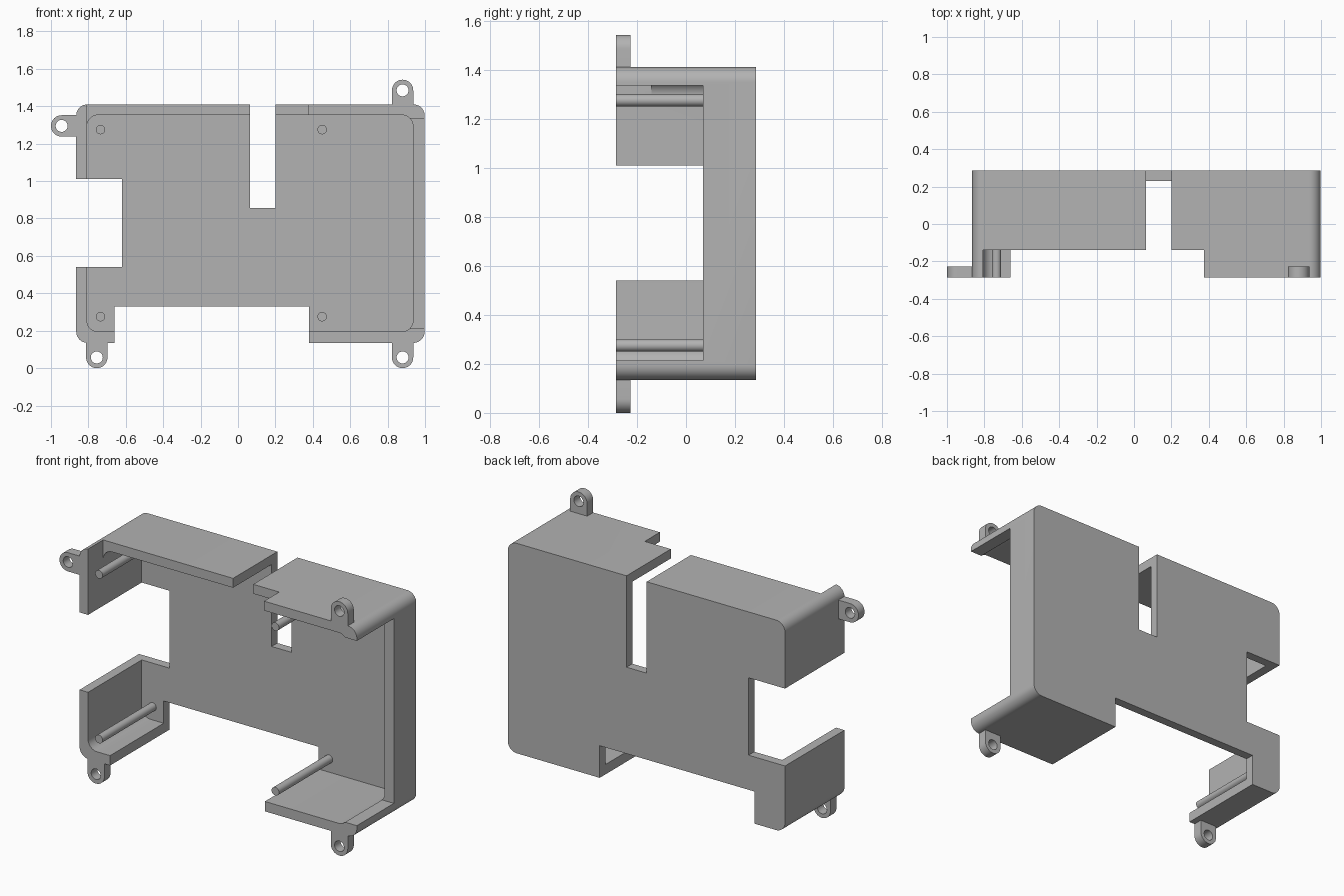
import bpy, bmesh
from math import sin, cos, pi, radians
from mathutils import Vector

cube = bpy.data.objects.get("Cube")
if cube:
    bpy.data.objects.remove(cube, do_unlink=True)

grey = bpy.data.materials.new("plain grey")
grey.use_nodes = True
colour = (0.45, 0.45, 0.45, 1)
grey.diffuse_color = colour
grey.node_tree.nodes["Principled BSDF"].inputs["Base Color"].default_value = colour

FRONT, BACK, WALL, ROUND = -0.285, 0.285, 0.057, 0.06
X0, X1, Z0, Z1 = -0.865, 0.998, 0.135, 1.41


def prism(name, outline, y0, y1):
    """Extrude an outline of (x, z) points from y0 to y1."""
    bm = bmesh.new()
    face = bm.faces.new([bm.verts.new((x, y0, z)) for x, z in outline])
    new = bmesh.ops.extrude_face_region(bm, geom=[face])["geom"]
    verts = [v for v in new if isinstance(v, bmesh.types.BMVert)]
    bmesh.ops.translate(bm, verts=verts, vec=(0, y1 - y0, 0))
    bmesh.ops.recalc_face_normals(bm, faces=bm.faces)
    mesh = bpy.data.meshes.new(name)
    bm.to_mesh(mesh)
    bm.free()
    mesh.materials.append(grey)
    obj = bpy.data.objects.new(name, mesh)
    bpy.context.collection.objects.link(obj)
    return obj


def arc(cx, cz, r, start, end, n):
    steps = [start + (end - start) * i / n for i in range(n + 1)]
    return [(cx + r * cos(a), cz + r * sin(a)) for a in steps]


def circle(cx, cz, r, n=32):
    return arc(cx, cz, r, 0, 2 * pi, n)[:-1]


def rect(x0, x1, z0, z1):
    return [(x0, z0), (x1, z0), (x1, z1), (x0, z1)]


def rounded_rect(x0, x1, z0, z1, r):
    centres = [(x1 - r, z1 - r), (x0 + r, z1 - r), (x0 + r, z0 + r), (x1 - r, z0 + r)]
    return [p for i, (cx, cz) in enumerate(centres)
            for p in arc(cx, cz, r, i * pi / 2, (i + 1) * pi / 2, 10)]


def cut(obj, cutters):
    """Subtract the cutters, then discard them."""
    for c in cutters:
        c.hide_render = True
        mod = obj.modifiers.new("cut", "BOOLEAN")
        mod.operation, mod.solver, mod.object = "DIFFERENCE", "EXACT", c
    graph = bpy.context.evaluated_depsgraph_get()
    mesh = bpy.data.meshes.new_from_object(obj.evaluated_get(graph))
    obj.modifiers.clear()
    obj.data = mesh
    for c in cutters:
        bpy.data.objects.remove(c, do_unlink=True)


def smooth(obj):
    bpy.ops.object.select_all(action="DESELECT")
    obj.select_set(True)
    bpy.context.view_layer.objects.active = obj
    bpy.ops.object.shade_smooth_by_angle(angle=radians(30))


# Open-fronted tray with its openings
case = prism("case", rounded_rect(X0, X1, Z0, Z1, ROUND), FRONT, BACK)
inside = rounded_rect(X0 + WALL, X1 - 0.062, Z0 + 0.06, Z1 - WALL, ROUND)
cut(case, [
    prism("cavity", inside, -0.5, 0.23),
    prism("top_slot", rect(0.065, 0.2, 0.855, 1.6), -0.5, 0.5),
    prism("left_notch", rect(-1.2, -0.62, 0.54, 1.01), -0.5, 0.5),
    prism("bottom_notch", rect(-0.66, 0.38, -0.2, 0.33), -0.5, 0.5),
    prism("top_lip_cut", rect(X0 + WALL, 0.375, 1.2, 1.6), -0.5, -0.14),
    prism("side_opening", rect(0.8, 1.2, 0.213, 1.335), -0.5, 0.07),
])
smooth(case)

# Support rods rising from the back plate
for side, x in (("right", -0.735), ("left", 0.45)):
    for level, z in (("lower", 0.275), ("upper", 1.275)):
        smooth(prism(f"{level}_{side}_rod", circle(x, z, 0.025), FRONT, 0.23))


# Screw tabs: hole centre, outward angle, distance back to the wall
def tab(name, cx, cz, angle, length):
    r = 0.057
    outline = arc(cx, cz, r, angle - pi / 2, angle + pi / 2, 20)
    back = Vector((-cos(angle), -sin(angle))) * length
    first, last = Vector(outline[0]), Vector(outline[-1])
    outline += [tuple(last + back), tuple(first + back)]
    obj = prism(name, outline, FRONT, -0.227)
    cut(obj, [prism("screw_hole", circle(cx, cz, 0.032), -0.5, 0)])
    smooth(obj)


tab("top_tab", 0.88, 1.485, pi / 2, 1.485 - Z1)
tab("side_tab", -0.943, 1.295, pi, 0.943 + X0)
tab("lower_left_tab", 0.88, 0.057, -pi / 2, Z0 - 0.057)
tab("lower_right_tab", -0.755, 0.057, -pi / 2, Z0 - 0.057)
